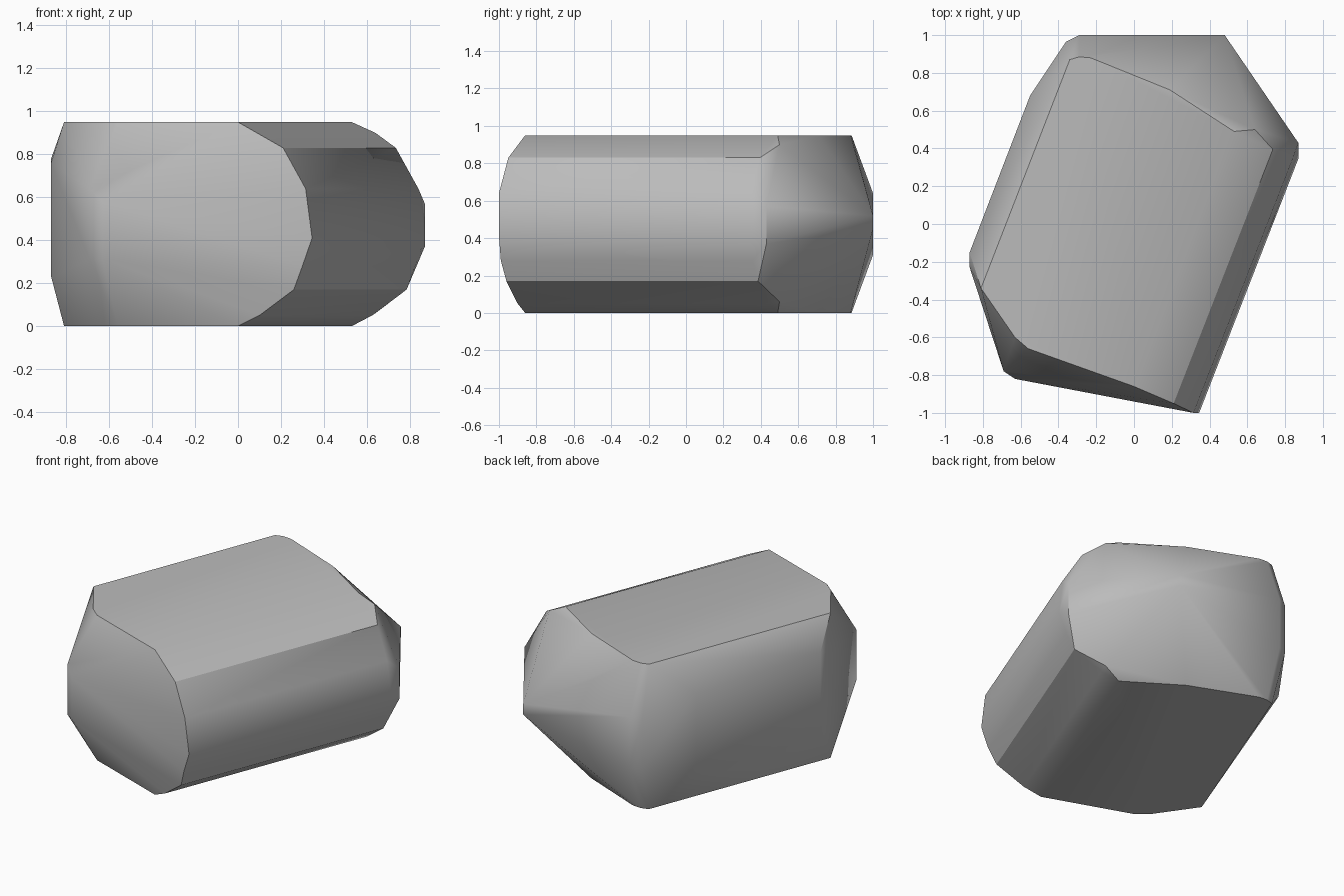
import bpy
import bmesh
import math

cube = bpy.data.objects.get("Cube")
if cube:
    bpy.data.objects.remove(cube)

HEIGHT = 0.95

# Flat outline shared by the top and the underside
cap_outline = [(-0.81, -0.34), (-0.63, -0.60), (-0.56, -0.66), (0.0, -0.86),
               (0.53, 0.49), (0.19, 0.71), (-0.23, 0.88), (-0.29, 0.885), (-0.34, 0.87)]

# Rounded long side: x, y, z at its front end, swept along the stone
round_profile = [(0.10, -0.90, 0.05), (0.26, -0.96, 0.17), (0.30, -0.99, 0.28),
                 (0.345, -1.0, 0.41), (0.315, -1.0, 0.64), (0.21, -0.95, 0.83)]
SWEEP = (0.525, 1.345)

# Upright edges of the other sides: x, y, low z, high z
upright_edges = [(-0.87, -0.23, 0.23, 0.76), (-0.87, -0.15, 0.23, 0.78),
                 (-0.55, 0.68, 0.21, 0.74), (-0.36, 0.965, 0.31, 0.64),
                 (-0.29, 1.0, 0.31, 0.64), (0.48, 1.0, 0.45, 0.52),
                 (0.87, 0.43, 0.37, 0.57), (0.64, 0.50, 0.06, 0.90),
                 (-0.69, -0.78, 0.31, 0.64), (-0.63, -0.82, 0.31, 0.58)]


def stone_material():
    grey = (0.5, 0.5, 0.5, 1.0)
    mat = bpy.data.materials.new("stone grey")
    mat.use_nodes = True
    mat.diffuse_color = grey
    shader = next(n for n in mat.node_tree.nodes if n.type == 'BSDF_PRINCIPLED')
    shader.inputs["Base Color"].default_value = grey
    return mat


def build_stone():
    bm = bmesh.new()
    # Top and underside
    for x, y in cap_outline:
        for z in (0.0, HEIGHT):
            bm.verts.new((x, y, z))
    # Rounded side, front end and back end
    for x, y, z in round_profile:
        bm.verts.new((x, y, z))
        bm.verts.new((x + SWEEP[0], y + SWEEP[1], z))
    # Chipped ends and left flank
    for x, y, low, high in upright_edges:
        for z in (low, high):
            bm.verts.new((x, y, z))
    # Wrap everything in one faceted skin
    hull = bmesh.ops.convex_hull(bm, input=bm.verts[:])
    spare = {g for g in hull["geom_interior"] + hull["geom_unused"]
             if isinstance(g, bmesh.types.BMVert)}
    bmesh.ops.delete(bm, geom=list(spare), context='VERTS')
    bmesh.ops.dissolve_limit(bm, angle_limit=math.radians(2),
                             verts=bm.verts[:], edges=bm.edges[:])
    bmesh.ops.recalc_face_normals(bm, faces=bm.faces[:])
    mesh = bpy.data.meshes.new("stone")
    bm.to_mesh(mesh)
    bm.free()
    mesh.materials.append(stone_material())
    obj = bpy.data.objects.new("stone", mesh)
    bpy.context.collection.objects.link(obj)
    return obj


stone = build_stone()
bpy.ops.object.select_all(action='DESELECT')
stone.select_set(True)
bpy.context.view_layer.objects.active = stone
bpy.ops.object.shade_smooth_by_angle(angle=math.radians(30))
